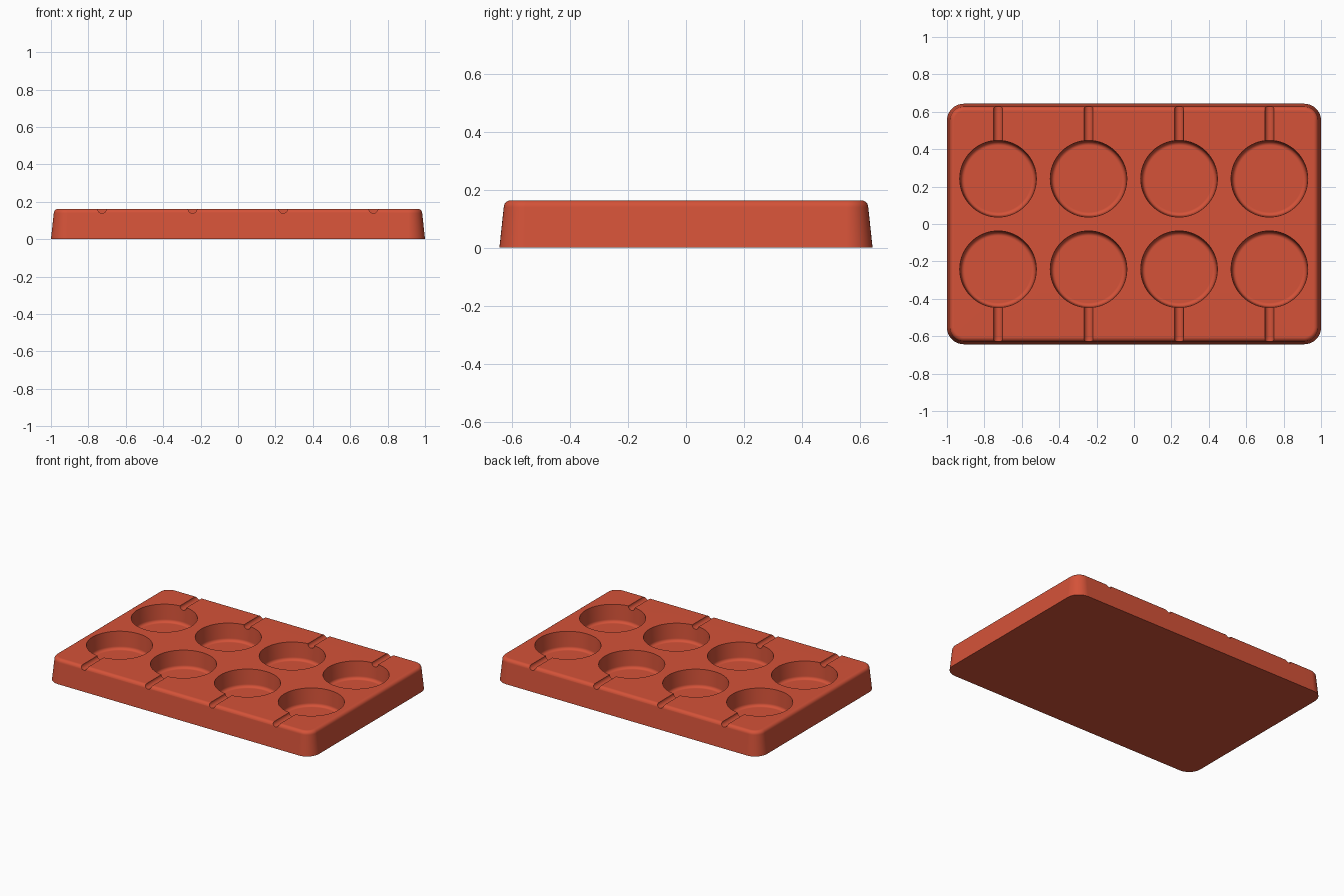
import bpy, bmesh, math

cube = bpy.data.objects.get("Cube")
if cube:
    bpy.data.objects.remove(cube, do_unlink=True)

HEIGHT, DEPTH = 0.163, 0.12
HALF_X, HALF_Y = 1.0, 0.643
COLUMNS = [-0.727, -0.243, 0.241, 0.724]
ROW_Y, CUP_R, GROOVE_R = 0.242, 0.205, 0.024

red = bpy.data.materials.new("mould red")
colour = (0.66, 0.085, 0.04, 1)
red.use_nodes = True
red.diffuse_color = colour
red.node_tree.nodes["Principled BSDF"].inputs["Base Color"].default_value = colour


def loft(name, rings):
    """Skin a stack of closed rings and cap both ends."""
    bm = bmesh.new()
    loops = [[bm.verts.new(p) for p in ring] for ring in rings]
    for low, high in zip(loops, loops[1:]):
        for i in range(len(low)):
            j = (i + 1) % len(low)
            bm.faces.new((low[i], low[j], high[j], high[i]))
    bm.faces.new(loops[0][::-1])
    bm.faces.new(loops[-1])
    bmesh.ops.recalc_face_normals(bm, faces=bm.faces)
    mesh = bpy.data.meshes.new(name)
    bm.to_mesh(mesh)
    bm.free()
    mesh.materials.append(red)
    obj = bpy.data.objects.new(name, mesh)
    bpy.context.collection.objects.link(obj)
    return obj


def rounded_rect(inset, z, radius=0.09, steps=10):
    r = radius - inset
    points = []
    for k, (sx, sy) in enumerate([(1, 1), (-1, 1), (-1, -1), (1, -1)]):
        for i in range(steps + 1):
            a = math.pi / 2 * (k + i / steps)
            points.append((sx * (HALF_X - radius) + r * math.cos(a),
                           sy * (HALF_Y - radius) + r * math.sin(a), z))
    return points


def circle(x, y, r, z, sides=64):
    angles = [2 * math.pi * i / sides for i in range(sides)]
    return [(x + r * math.cos(a), y + r * math.sin(a), z) for a in angles]


def fillet(radius, steps=6):
    """Quarter-round offsets: inward distance and rise."""
    angles = [math.pi / 2 * i / steps for i in range(steps + 1)]
    return [(radius * (1 - math.cos(a)), radius * math.sin(a)) for a in angles]


# Tapered block with rounded corners and a rounded top edge
edge = 0.024
profile = [(0, 0)] + [(0.015 + d, HEIGHT - edge + h) for d, h in fillet(edge)]
tray = loft("mould_tray", [rounded_rect(d, z) for d, z in profile])

# Cup and stick groove cutters
cutters = []
floor, round_r = HEIGHT - DEPTH, 0.02
for x in COLUMNS:
    for side in (-1, 1):
        y = side * ROW_Y
        cup = [(CUP_R, HEIGHT + 0.03), (CUP_R, HEIGHT)]
        cup += [(CUP_R - 0.006 - d, floor + round_r - h) for d, h in fillet(round_r)]
        cutters.append(loft("cup_cutter", [circle(x, y, r, z) for r, z in cup]))
        ends = (side * (ROW_Y + 0.12), side * (HALF_Y + 0.1))
        section = circle(x, HEIGHT, GROOVE_R, 0, 24)
        cutters.append(loft("groove_cutter", [[(px, e, pz) for px, pz, _ in section]
                                              for e in ends]))

# Carve the cups and grooves
bpy.context.view_layer.objects.active = tray
for cutter in cutters:
    mod = tray.modifiers.new("carve", "BOOLEAN")
    mod.operation = "DIFFERENCE"
    mod.solver = "EXACT"
    mod.object = cutter
    bpy.ops.object.modifier_apply(modifier=mod.name)
    bpy.data.objects.remove(cutter, do_unlink=True)

# Smooth the rounds and keep the rims crisp
bpy.ops.object.select_all(action="DESELECT")
tray.select_set(True)
bpy.ops.object.shade_smooth_by_angle(angle=math.radians(35))
normals = tray.modifiers.new("flat faces", "WEIGHTED_NORMAL")
normals.keep_sharp = True
